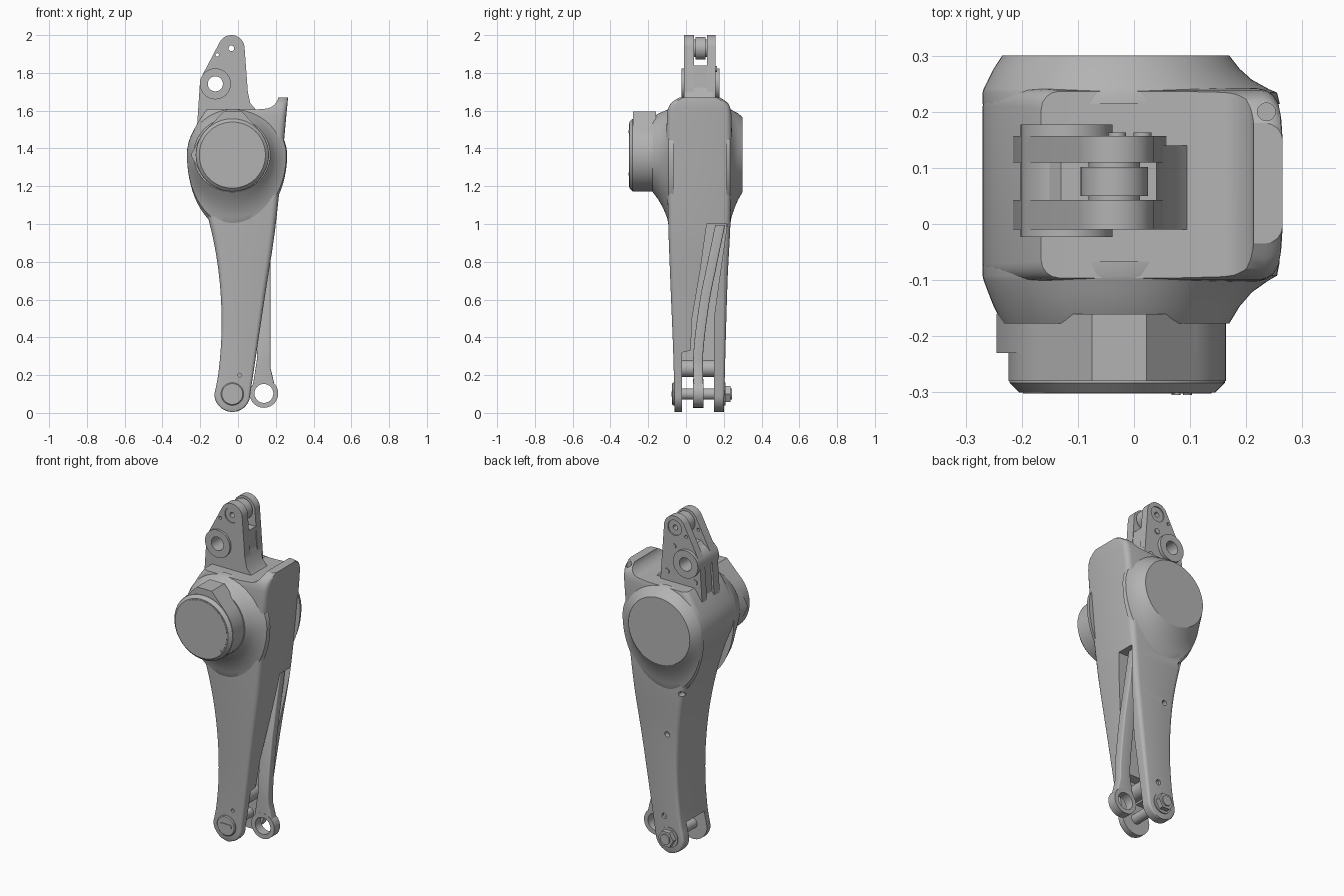
import bpy, bmesh, math
from mathutils import Vector
from mathutils.geometry import convex_hull_2d

cube = bpy.data.objects.get("Cube")
if cube:
    bpy.data.objects.remove(cube)

grey = bpy.data.materials.new("plain grey")
grey.use_nodes = True
COLOUR = (0.45, 0.45, 0.45, 1)
grey.diffuse_color = COLOUR
grey.node_tree.nodes["Principled BSDF"].inputs["Base Color"].default_value = COLOUR


def loft(name, rings, closed=False):
    """Skin a row of point rings; closed joins the last ring to the first."""
    bm = bmesh.new()
    rows = [[bm.verts.new(p) for p in ring] for ring in rings]
    n = len(rows[0])
    pairs = list(zip(rows, rows[1:]))
    if closed:
        pairs.append((rows[-1], rows[0]))
    else:
        bm.faces.new(rows[0])
        bm.faces.new(rows[-1])
    for a, b in pairs:
        for i in range(n):
            j = (i + 1) % n
            bm.faces.new((a[i], a[j], b[j], b[i]))
    bmesh.ops.recalc_face_normals(bm, faces=bm.faces)
    mesh = bpy.data.meshes.new(name)
    bm.to_mesh(mesh)
    bm.free()
    ob = bpy.data.objects.new(name, mesh)
    bpy.context.collection.objects.link(ob)
    mesh.materials.append(grey)
    return ob


def circle(x, z, r, n=48):
    return [(x + r * math.cos(2 * math.pi * i / n), z + r * math.sin(2 * math.pi * i / n)) for i in range(n)]


def hull(points):
    return [points[i] for i in convex_hull_2d(points)]


def prism(name, outline, y0, y1):
    return loft(name, [[(x, y, z) for x, z in outline] for y in (y0, y1)])


def turned(name, x, z, profile, closed=False, n=48):
    """Revolve (y, radius) pairs about a front-to-back axis."""
    return loft(name, [[(p, y, q) for p, q in circle(x, z, r, n)] for y, r in profile], closed)


def tube(name, x, z, outer, inner, y0, y1):
    return turned(name, x, z, [(y0, inner), (y0, outer), (y1, outer), (y1, inner)], True)


def activate(ob):
    bpy.ops.object.select_all(action='DESELECT')
    ob.select_set(True)
    bpy.context.view_layer.objects.active = ob


def cut(ob, cutter):
    mod = ob.modifiers.new("cut", 'BOOLEAN')
    mod.operation = 'DIFFERENCE'
    mod.solver = 'EXACT'
    mod.object = cutter
    activate(ob)
    bpy.ops.object.modifier_apply(modifier=mod.name)
    bpy.data.objects.remove(cutter)


def curve(keys, t):
    """Smooth interpolation through (position, value) keys."""
    for i in range(len(keys) - 1):
        if t <= keys[i + 1][0]:
            break
    p, q = keys[i], keys[i + 1]
    a, b = keys[max(i - 1, 0)], keys[min(i + 2, len(keys) - 1)]
    h = q[0] - p[0]
    u = min(max((t - p[0]) / h, 0), 1)
    m0 = (q[1] - a[1]) / (q[0] - a[0]) * h
    m1 = (b[1] - p[1]) / (b[0] - p[0]) * h
    return ((2*u**3 - 3*u*u + 1) * p[1] + (u**3 - 2*u*u + u) * m0
            + (3*u*u - 2*u**3) * q[1] + (u**3 - u*u) * m1)


def section(x0, x1, y0, y1, z, r):
    """Rounded rectangle at height z."""
    r = min(r, (x1 - x0) * 0.4)
    ring = []
    corners = ((x1 - r, y1 - r), (x0 + r, y1 - r), (x0 + r, y0 + r), (x1 - r, y0 + r))
    for k, (x, y) in enumerate(corners):
        for s in range(5):
            a = math.pi / 2 * (k + s / 4)
            ring.append((x + r * math.cos(a), y + r * math.sin(a), z))
    return ring


# Tapered leg body
PX, PZ, PR = -0.03, 0.1, 0.095      # lower pivot
left = [(0.1, -0.125), (0.2, -0.105), (0.4, -0.088), (0.6, -0.09), (0.8, -0.11), (1, -0.15),
        (1.2, -0.212), (1.3, -0.254), (1.36, -0.27), (1.44, -0.26), (1.52, -0.222), (1.6, -0.17), (1.67, -0.1)]
right = [(0.1, 0.065), (0.2, 0.08), (0.6, 0.14), (1, 0.2), (1.67, 0.265)]
front = [(0, -0.06), (0.3, -0.067), (0.7, -0.083), (1, -0.094), (1.3, -0.1), (1.58, -0.1), (1.64, -0.08), (1.67, -0.035)]
back = [(0, 0.2), (0.7, 0.22), (1, 0.235), (1.3, 0.24), (1.58, 0.24), (1.64, 0.222), (1.67, 0.18)]
rings = []
for i in range(8):
    a = math.pi / 2 * (0.06 + 0.94 * i / 8)
    x, z = PR * math.sin(a), PZ - PR * math.cos(a)
    rings.append(section(PX - x, PX + x, curve(front, z), curve(back, z), z, 0.012))
heights = [PZ + (1.58 - PZ) * i / 40 for i in range(41)] + [1.6, 1.62, 1.64, 1.655, 1.665, 1.67]
for z in heights:
    rings.append(section(curve(left, z), curve(right, z), curve(front, z), curve(back, z),
                         z, 0.012 + 0.02 * min(z, 1)))
body = loft("leg_body", rings)

# Scooped top with a raised rim on one side
scoop = [(-0.5, 1.605), (0.08, 1.605)]
scoop += [(0.14 + 0.075 * math.cos(a), 1.685 + 0.075 * math.sin(a))
          for a in [math.pi * (1.5 + i / 20) for i in range(11)]]
scoop += [(0.215, 1.9), (-0.5, 1.9)]
cut(body, prism("scoop_cutter", scoop, -0.5, 0.5))

# Rod slot, fork opening and screw holes
slot = [(-0.02, -0.1), (-0.02, 0.32), (0.025, 0.33), (0.032, 0.5), (0.075, 0.75), (0.11, 1),
        (0.218, 1), (0.175, 0.7), (0.148, 0.5), (0.148, -0.1)]
cut(body, loft("slot_cutter", [[(x, y, z) for y, z in slot] for x in (-0.03, 0.5)]))
fork = [(-0.5, -0.1), (0.5, -0.1), (0.5, 0.19), (-0.5, 0.19)]
cut(body, prism("fork_cutter", fork, -0.02, 0.148))
cut(body, turned("hole_cutter", 0.01, 0.2, [(-0.2, 0.01), (-0.05, 0.01)], n=16))
for x, z in ((-0.03, 0.72), (0, 0.22), (-0.13, 0.99)):
    cut(body, turned("hole_cutter", x, z, [(0.19, 0.016), (0.4, 0.016)], n=16))
cut(body, loft("hole_cutter", [[(x, y, z) for x, y in circle(0.236, 0.2, 0.016, 16)] for z in (1.62, 1.8)]))

# Flared joint housings on front and back
CX, CZ = -0.03, 1.365


def flare(name, inner, outer):
    steps = [(-0.3, 0.24, 0.29, 0.245, 0.4), (0, 0.24, 0.285, 0.243, 0.37), (0.1, 0.238, 0.27, 0.24, 0.33),
             (0.35, 0.23, 0.24, 0.23, 0.28), (0.65, 0.22, 0.218, 0.22, 0.235), (1, 0.205, 0.2, 0.2, 0.195)]
    rows = []
    for t, lf, rt, up, dn in steps:
        y = inner + (outer - inner) * t
        rows.append([(CX + x * (rt if x > 0 else lf), y, CZ + z * (up if z > 0 else dn))
                     for x, z in circle(0, 0, 1, 64)])
    return loft(name, rows)


flare("front_housing", -0.092, -0.177)
flare("back_housing", 0.234, 0.3)

# Motor cap with pointed side tab and flat top tab
turned("motor_cap", CX, CZ, [(-0.16, 0.192), (-0.283, 0.192), (-0.3, 0.175)], n=72)
turned("motor_face", CX, CZ, [(-0.29, 0.168), (-0.302, 0.168)], n=72)
ring = circle(CX, CZ, 0.194, 72)
prism("motor_side_tab", hull(ring + [(-0.245, CZ + 0.01), (-0.245, CZ - 0.01)]), -0.23, -0.16)
prism("motor_top_tab", hull(ring + [(-0.075, 1.595), (0.022, 1.595)]), -0.28, -0.16)
for x, z in ((0.075, 1.49), (0.095, 1.265)):
    turned("cap_screw", x, z, [(-0.29, 0.008), (-0.305, 0.008)], n=12)

# Upper bracket: two cheeks with a filler block
RX, RZ, BX, BZ = -0.035, 1.93, -0.12, 1.742
outline = hull(circle(RX, RZ, 0.07) + circle(BX, BZ, 0.082)
               + [(-0.218, 1.5), (0.052, 1.7), (0.065, 1.5)])
for name, y0, y1 in (("front_cheek", -0.01, 0.043), ("back_cheek", 0.11, 0.157)):
    cheek = prism(name, outline, y0, y1)
    cut(cheek, turned("bore_cutter", BX, BZ, [(-0.2, 0.04), (0.3, 0.04)]))
    cut(cheek, turned("bore_cutter", RX, RZ, [(-0.2, 0.045), (0.3, 0.045)]))
    cut(cheek, turned("bore_cutter", -0.11, 1.895, [(-0.2, 0.009), (0.3, 0.009)], n=16))
filler = prism("bracket_filler", [(-0.205, 1.5), (0.055, 1.5), (0.04, 1.838), (-0.13, 1.838), (-0.19, 1.78)], 0.04, 0.112)
cut(filler, turned("bore_cutter", BX, BZ, [(-0.2, 0.04), (0.3, 0.04)]))
web = [(0.04, 1.5), (0.04, 1.74), (0.052, 1.7), (0.065, 1.64), (0.1, 1.6), (0.1, 1.5)]
prism("bracket_fillet", web, -0.01, 0.14)
tube("bracket_bushing", BX, BZ, 0.082, 0.04, -0.023, 0.177)
tube("roller", RX, RZ, 0.06, 0.015, 0.05, 0.102)
tube("roller_axle", RX, RZ, 0.046, 0.015, -0.004, 0.15)
for x, z in ((-0.03, 1.82), (0.015, 1.66), (-0.17, 1.64)):
    turned("bracket_screw", x, z, [(0.15, 0.016), (0.163, 0.016)], n=16)

# Push rod with ring end
EX, EZ = 0.137, 0.103
tube("rod_eye", EX, EZ, 0.076, 0.05, 0.038, 0.092)
path = [(0.155, 0.065), (0.33, 0.066), (0.6, 0.1), (0.75, 0.13), (1, 0.182)]
rod = []
for i in range(21):
    z = 0.155 + 0.84 * i / 20
    y = curve(path, z)
    rod.append(section(0.08 + 0.02 * min(i / 3, 1), 0.172 + 0.02 * max(0, 1 - i / 2), y - 0.026, y + 0.026, z, 0.008))
loft("push_rod", rod)

# Lower pivot pin, slotted head, nut and cross bar
turned("pivot_pin", PX, PZ, [(-0.065, 0.03), (0.244, 0.03)])
head = turned("pin_head", PX, PZ, [(-0.04, 0.06), (-0.068, 0.06), (-0.073, 0.055)])
groove = hull(circle(PX - 0.025, PZ, 0.014, 16) + circle(PX + 0.025, PZ, 0.014, 16))
prism("head_key", groove, -0.077, -0.06)
turned("nut_washer", PX, PZ, [(0.19, 0.06), (0.208, 0.06)])
turned("pin_nut", PX, PZ, [(0.2, 0.05), (0.236, 0.05)], n=6)
turned("cross_bar", 0, 0.235, [(-0.03, 0.045), (0.16, 0.045)])

# Smooth shading with crisp edges
for ob in bpy.context.scene.objects:
    if ob.type == 'MESH' and grey.name in ob.data.materials:
        activate(ob)
        bpy.ops.object.shade_smooth_by_angle(angle=math.radians(30))
